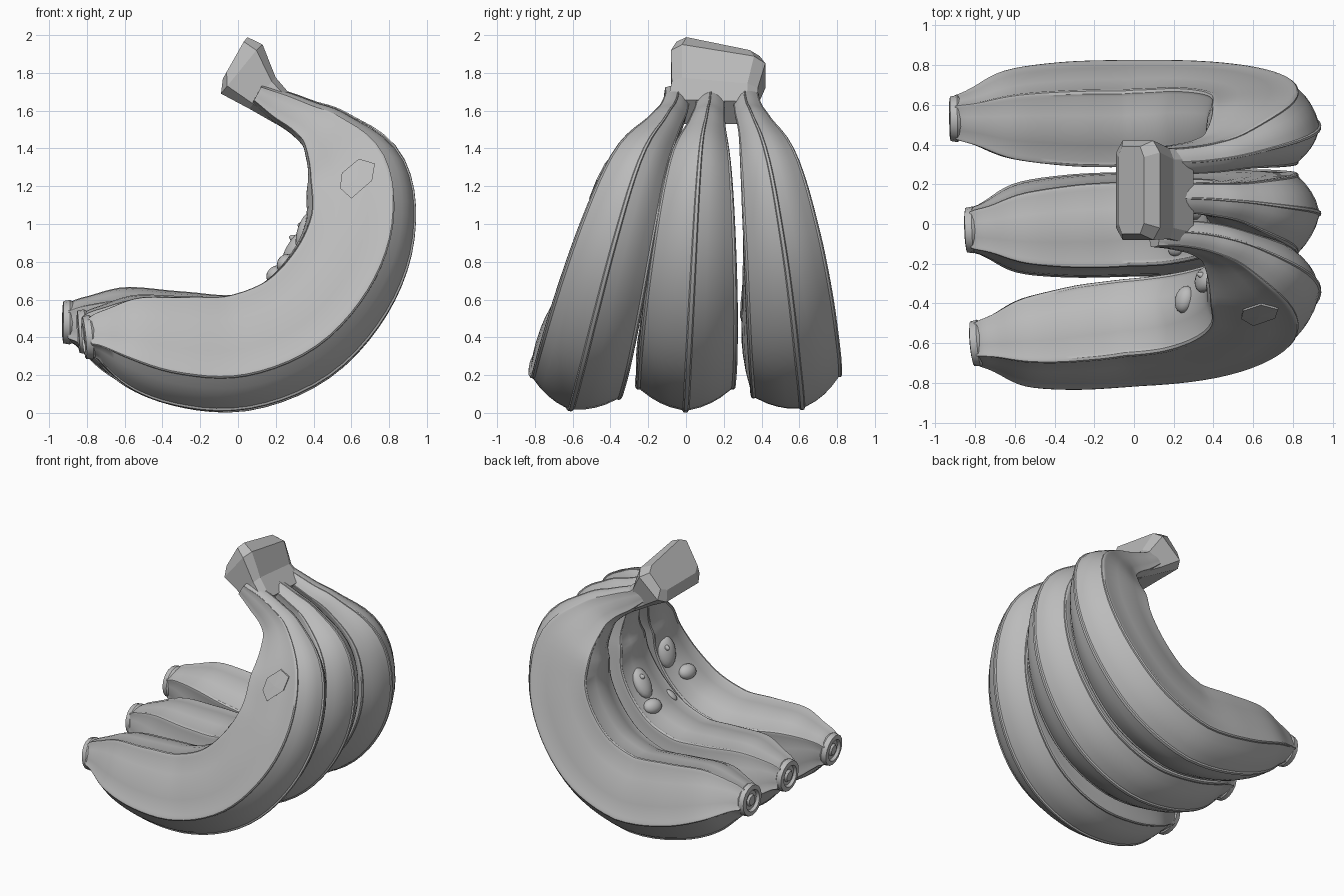
import bpy, bmesh
from math import sin, cos, pi, radians
from mathutils import Vector, Matrix
from mathutils.bvhtree import BVHTree

cube = bpy.data.objects.get("Cube")
if cube:
    bpy.data.objects.remove(cube, do_unlink=True)

grey = bpy.data.materials.new("plain grey")
grey.use_nodes = True
grey.diffuse_color = (0.5, 0.5, 0.5, 1)
grey.node_tree.nodes["Principled BSDF"].inputs["Base Color"].default_value = grey.diffuse_color


def finish(name, bm, smooth_angle=None):
    bmesh.ops.recalc_face_normals(bm, faces=bm.faces)
    mesh = bpy.data.meshes.new(name)
    bm.to_mesh(mesh)
    mesh.materials.append(grey)
    if smooth_angle:
        mesh.shade_smooth()
        mesh.set_sharp_from_angle(angle=radians(smooth_angle))
    obj = bpy.data.objects.new(name, mesh)
    bpy.context.collection.objects.link(obj)
    tree = BVHTree.FromBMesh(bm)
    bm.free()
    return tree


def loft(bm, rings):
    """Bridge closed rings of points and cap both ends."""
    loops = [[bm.verts.new(p) for p in ring] for ring in rings]
    count = len(loops[0])
    for a, b in zip(loops, loops[1:]):
        for i in range(count):
            j = (i + 1) % count
            bm.faces.new((a[i], a[j], b[j], b[i]))
    bm.faces.new(loops[0])
    bm.faces.new(loops[-1])


def spline(rows, steps):
    """Catmull-Rom through rows of values."""
    rows = [Vector(r) for r in rows]
    padded = [rows[0] * 2 - rows[1]] + rows + [rows[-1] * 2 - rows[-2]]
    out = []
    for a, b, c, d in zip(padded, padded[1:], padded[2:], padded[3:]):
        for k in range(steps):
            t = k / steps
            out.append(b + (c - a) * (t / 2) + (a * 2 - b * 5 + c * 4 - d) * (t * t / 2)
                       + (b * 3 - a - c * 3 + d) * (t ** 3 / 2))
    return out + [rows[-1]]


# Fruit stations: x, z, half depth, half width, convergence toward the stem
stations = spline([
    (-.80, .40, .10, .11, 0), (-.72, .405, .15, .14, 0), (-.56, .385, .245, .215, 0),
    (-.3, .335, .3, .25, 0), (0, .33, .315, .255, 0), (.3, .45, .315, .255, .07),
    (.52, .69, .31, .24, .2), (.63, .97, .3, .21, .36), (.61, 1.25, .28, .165, .56),
    (.48, 1.455, .17, .1, .83), (.36, 1.545, .115, .08, .95), (.22, 1.62, .09, .07, 1),
    (.1, 1.685, .055, .06, 1)], 5)


def fruit_section():
    """Five-sided section with bowed sides and a thin bead on each ridge."""
    corners = [Vector(c) for c in ((1, 0), (.6, 1), (-.78, .8), (-.78, -.8), (.6, -1))]
    points = []
    for a, b, bow in zip(corners, corners[1:] + corners[:1], (.3, .36, .55, .36, .3)):
        edge = b - a
        normal = Vector((edge.y, -edge.x)).normalized()
        for t in (0, .035, .06, .3, .5, .7, .94, .965):
            p = a + edge * t + normal * (bow * t * (1 - t))
            bead = 1.03 if t in (0, .035, .965) else 1
            points.append(p * bead)
    return points


section = fruit_section()


def fruit(name, low, top, power, lean, tip, plump):
    path = []
    for x, z, depth, width, f in stations:
        fade = max(0, -x / .8)
        path.append(Vector((x, low + (top - low) * max(f, 0) ** power, z)) + Vector(tip) * fade)
    rings = []
    for i, centre in enumerate(path):
        along = (path[min(i + 1, len(path) - 1)] - path[max(i - 1, 0)]).normalized()
        side = Vector((0, cos(lean), sin(lean)))
        side = (side - along * side.dot(along)).normalized()
        out = side.cross(along)
        depth, width = stations[i][2], stations[i][3] * plump
        rings.append([centre + out * p.x * depth + side * p.y * width for p in section])
    bm = bmesh.new()
    loft(bm, rings)
    tree = finish(name, bm, 35)

    # Lathed blossom end with a raised rim and a small button
    axis = (path[0] - path[1]).normalized()
    turn = axis.to_track_quat('Z', 'Y').to_matrix()
    profile = [(.1, -.04), (.118, -.01), (.112, .025), (.08, .03), (.07, .01), (.045, .01), (.035, .025)]
    bm = bmesh.new()
    loft(bm, [[path[0] + turn @ Vector((r * cos(k * pi / 8), r * sin(k * pi / 8), h))
               for k in range(16)] for r, h in profile])
    finish(name + "_tip", bm, 35)
    return tree


front = fruit("front_fruit", -.53, -.06, 1, radians(-14), (.01, -.07, 0), .94)
middle = fruit("middle_fruit", 0, .13, 1, 0, (-.02, -.03, .03), 1)
back = fruit("back_fruit", .54, .33, 1.6, radians(14), (-.1, -.01, .08), .94)

# Shared stem: lower edge, upper edge, y range
bm = bmesh.new()
rings = []
for lx, lz, ux, uz, y0, y1 in ((.2, 1.53, .3, 1.66, -.1, .38), (.06, 1.61, .2, 1.78, -.075, .38),
                               (-.09, 1.69, .13, 1.96, -.08, .42), (-.08, 1.77, .05, 2, -.05, .39)):
    ring = []
    for s, t in ((0, .12), (0, .88), (.15, 1), (.85, 1), (1, .88), (1, .12), (.85, 0), (.15, 0)):
        drop = .09 * t * s * (uz - 1.6) / .4
        ring.append((lx + (ux - lx) * s, y0 + (y1 - y0) * t, lz + (uz - lz) * s - drop))
    rings.append(ring)
loft(bm, rings)
finish("stem", bm)


# Facial features set on the inner sides
def bump(name, tree, y, z, size):
    hit, normal, _, _ = tree.ray_cast(Vector((0, y, z)), Vector((1, 0, 0)))
    turn = normal.to_track_quat('Z', 'Y').to_matrix().to_4x4()
    bm = bmesh.new()
    bmesh.ops.create_uvsphere(bm, u_segments=16, v_segments=10, radius=1,
                              matrix=Matrix.Translation(hit) @ turn @ Matrix.Diagonal((*size, 1)))
    finish(name, bm, 40)


for label, tree, eye, mouth in (("front", front, (-.28, .95), (-.38, .79)),
                                ("middle", middle, (.09, .87), (.11, .73))):
    bump(label + "_eye", tree, *eye, (.07, .115, .045))
    bump(label + "_pupil", tree, eye[0] + .01, eye[1] + .04, (.02, .025, .06))
    bump(label + "_mouth", tree, *mouth, (.07, .055, .045))
bump("middle_far_eye", middle, -.13, .72, (.03, .05, .02))

# Sticker on the front fruit
outline = [(.54, 1.19), (.6, 1.135), (.71, 1.23), (.725, 1.32), (.64, 1.345), (.55, 1.27)]


def on_front(x, z, lift):
    return front.ray_cast(Vector((x, -2, z)), Vector((0, 1, 0)))[0] - Vector((0, lift, 0))


bm = bmesh.new()
loft(bm, [[on_front(x, z, lift) for x, z in outline] for lift in (.014, .005)])
bm.faces.ensure_lookup_table()
poked = bmesh.ops.poke(bm, faces=[bm.faces[-2]])
poked["verts"][0].co = on_front(.63, 1.24, .014)
finish("sticker", bm)
